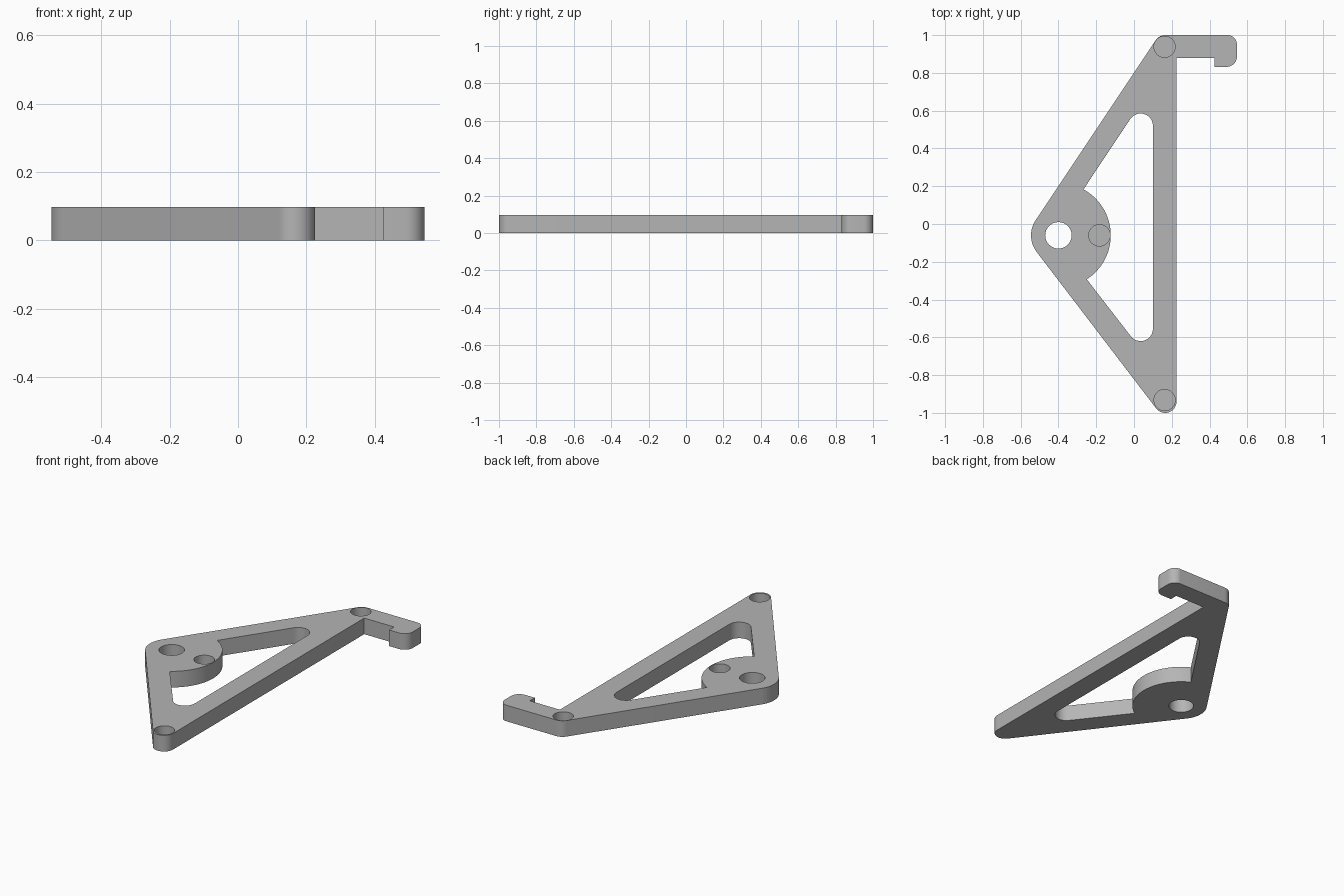
import bpy
import bmesh
from math import acos, atan2, cos, degrees, hypot, radians, sin

cube = bpy.data.objects.get("Cube")
if cube:
    bpy.data.objects.remove(cube)

THICK = 0.097
PIVOT = (-0.4, -0.06)
TOP, BOTTOM = (0.165, 0.94), (0.165, -0.94)
TIP_R, PIVOT_R = 0.06, 0.145

grey = bpy.data.materials.new("plain grey")
grey.use_nodes = True
grey.diffuse_color = (0.46, 0.46, 0.46, 1)
grey.node_tree.nodes["Principled BSDF"].inputs["Base Color"].default_value = grey.diffuse_color


def arc(centre, radius, start, end, steps=16):
    """Points along an arc, angles in degrees."""
    angles = [radians(start + (end - start) * i / steps) for i in range(steps + 1)]
    return [(centre[0] + radius * cos(a), centre[1] + radius * sin(a)) for a in angles]


def tangent_angle(a, ra, b, rb):
    """Direction of the shared outer tangent's normal, right of travel a to b."""
    dx, dy = b[0] - a[0], b[1] - a[1]
    return degrees(atan2(dy, dx) - acos((ra - rb) / hypot(dx, dy))) % 360


def prism(name, points, z0, z1):
    """Extrude a counter-clockwise outline between two heights."""
    bm = bmesh.new()
    face = bm.faces.new([bm.verts.new((x, y, z0)) for x, y in points])
    result = bmesh.ops.extrude_face_region(bm, geom=[face])
    verts = [v for v in result["geom"] if isinstance(v, bmesh.types.BMVert)]
    bmesh.ops.translate(bm, verts=verts, vec=(0, 0, z1 - z0))
    bmesh.ops.recalc_face_normals(bm, faces=bm.faces)
    mesh = bpy.data.meshes.new(name)
    bm.to_mesh(mesh)
    bm.free()
    mesh.materials.append(grey)
    obj = bpy.data.objects.new(name, mesh)
    bpy.context.collection.objects.link(obj)
    return obj


# Bracket outline: three rounded corners and a hooked arm
upper = tangent_angle(TOP, TIP_R, PIVOT, PIVOT_R)
lower = tangent_angle(PIVOT, PIVOT_R, BOTTOM, TIP_R)
outline = arc(BOTTOM, TIP_R, lower, 360)
outline += [(0.225, 0.88), (0.425, 0.88), (0.425, 0.832)]
outline += arc((0.49, 0.887), 0.055, 270, 360, 10)
outline += arc((0.495, 0.95), 0.05, 0, 90, 10)
outline += arc(TOP, TIP_R, 90, upper)
outline += arc(PIVOT, PIVOT_R, upper, lower, 24)
bracket = prism("bracket", outline, 0, THICK)

# Window: rounded triangle with the pivot boss bulging into it
window = arc((0.035, 0.52), 0.065, 0, 146)
window += arc(PIVOT, 0.277, 61.4, -57.2, 32)
window += arc((0.035, -0.555), 0.065, 217, 360)
cutters = [prism("window_cutter", window, -0.1, 0.2)]

# Through hole at the pivot, blind holes in the corners and boss
holes = [(PIVOT, 0.07, -0.1), ((0.162, 0.938), 0.056, 0.02),
         ((0.162, -0.932), 0.056, 0.02), ((-0.183, -0.06), 0.057, 0.02)]
for centre, radius, floor in holes:
    cutters.append(prism("hole_cutter", arc(centre, radius, 0, 348.75, 31), floor, 0.2))

# Apply the cuts
bpy.context.view_layer.objects.active = bracket
for cutter in cutters:
    cutter.hide_render = True
    cut = bracket.modifiers.new("cut", "BOOLEAN")
    cut.operation = "DIFFERENCE"
    cut.solver = "EXACT"
    cut.object = cutter
    bpy.ops.object.modifier_apply(modifier=cut.name)
    bpy.data.objects.remove(cutter)

bpy.ops.object.select_all(action="DESELECT")
bracket.select_set(True)
bpy.ops.object.shade_smooth_by_angle()
